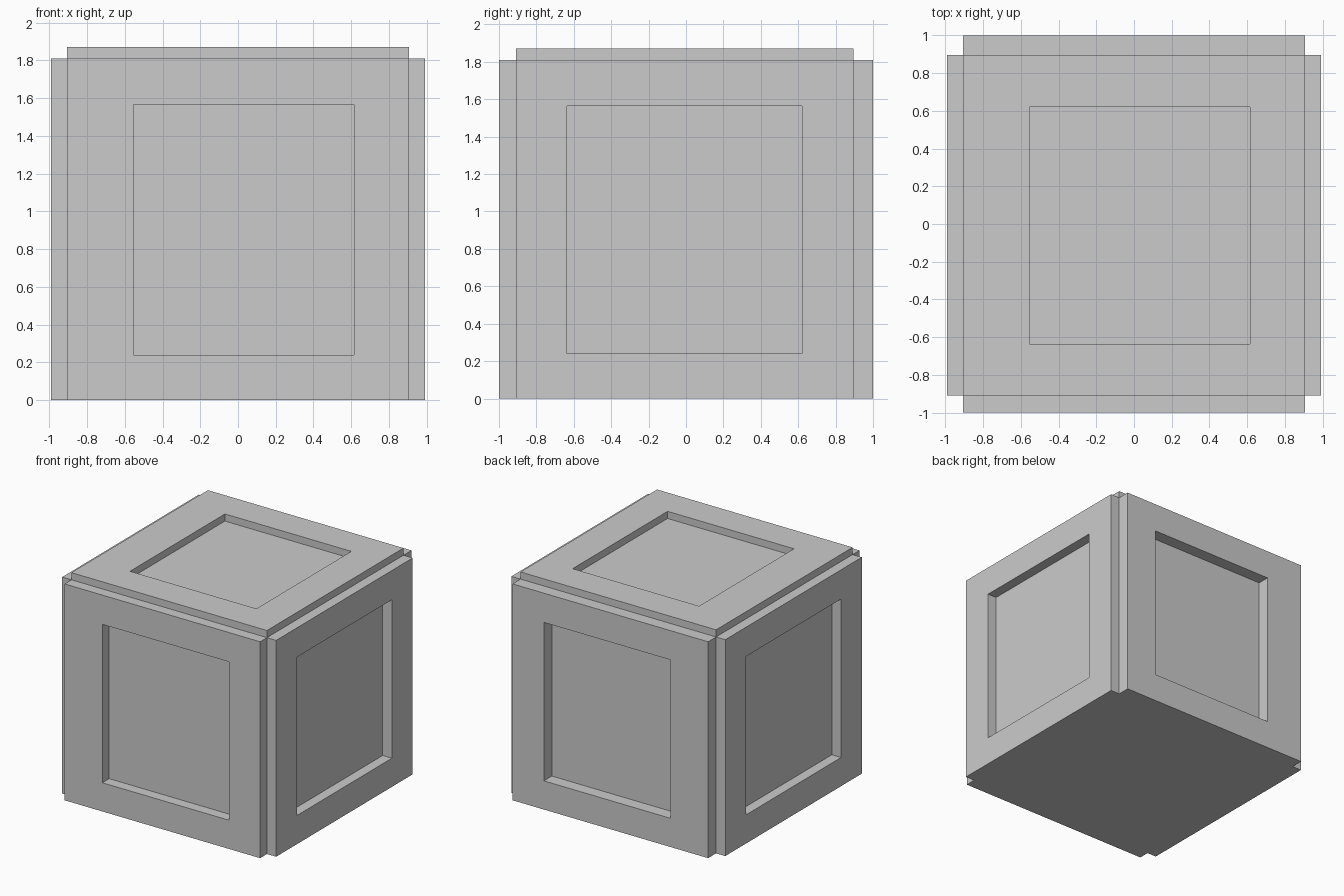
import bpy, bmesh
from mathutils import Vector

if "Cube" in bpy.data.objects:
    bpy.data.objects.remove(bpy.data.objects["Cube"])

# Core box limits per axis, raised frame planes, and recessed window limits
CORE = [(-0.905, 0.905), (-0.91, 0.895), (0.0, 1.81)]
RAISED = [(-0.99, 0.99), (-1.0, 1.0), (0.0, 1.87)]
WINDOW = [(-0.555, 0.615), (-0.635, 0.62), (0.24, 1.565)]

bm = bmesh.new()


def loop(axis, depth, limits):
    """Four corners of a rectangle lying across the given axis."""
    u, v = [a for a in range(3) if a != axis]
    verts = []
    for i, j in ((0, 0), (1, 0), (1, 1), (0, 1)):
        p = Vector((0, 0, 0))
        p[axis], p[u], p[v] = depth, limits[u][i], limits[v][j]
        verts.append(bm.verts.new(p))
    return verts


def bridge(a, b):
    for i in range(4):
        j = (i + 1) % 4
        bm.faces.new((a[i], a[j], b[j], b[i]))


# Raised frame around a recessed panel on each side and the top
for axis, side in ((0, 0), (0, 1), (1, 0), (1, 1), (2, 1)):
    base, top = CORE[axis][side], RAISED[axis][side]
    rings = [loop(axis, base, CORE), loop(axis, top, CORE),
             loop(axis, top, WINDOW), loop(axis, base, WINDOW)]
    for a, b in zip(rings, rings[1:]):
        bridge(a, b)
    bm.faces.new(rings[-1])

# Flat underside
bm.faces.new(loop(2, 0.0, CORE))

bmesh.ops.remove_doubles(bm, verts=bm.verts, dist=0.0005)
bmesh.ops.recalc_face_normals(bm, faces=bm.faces)
mesh = bpy.data.meshes.new("panelled_crate")
bm.to_mesh(mesh)
bm.free()
bpy.context.collection.objects.link(bpy.data.objects.new("panelled_crate", mesh))
